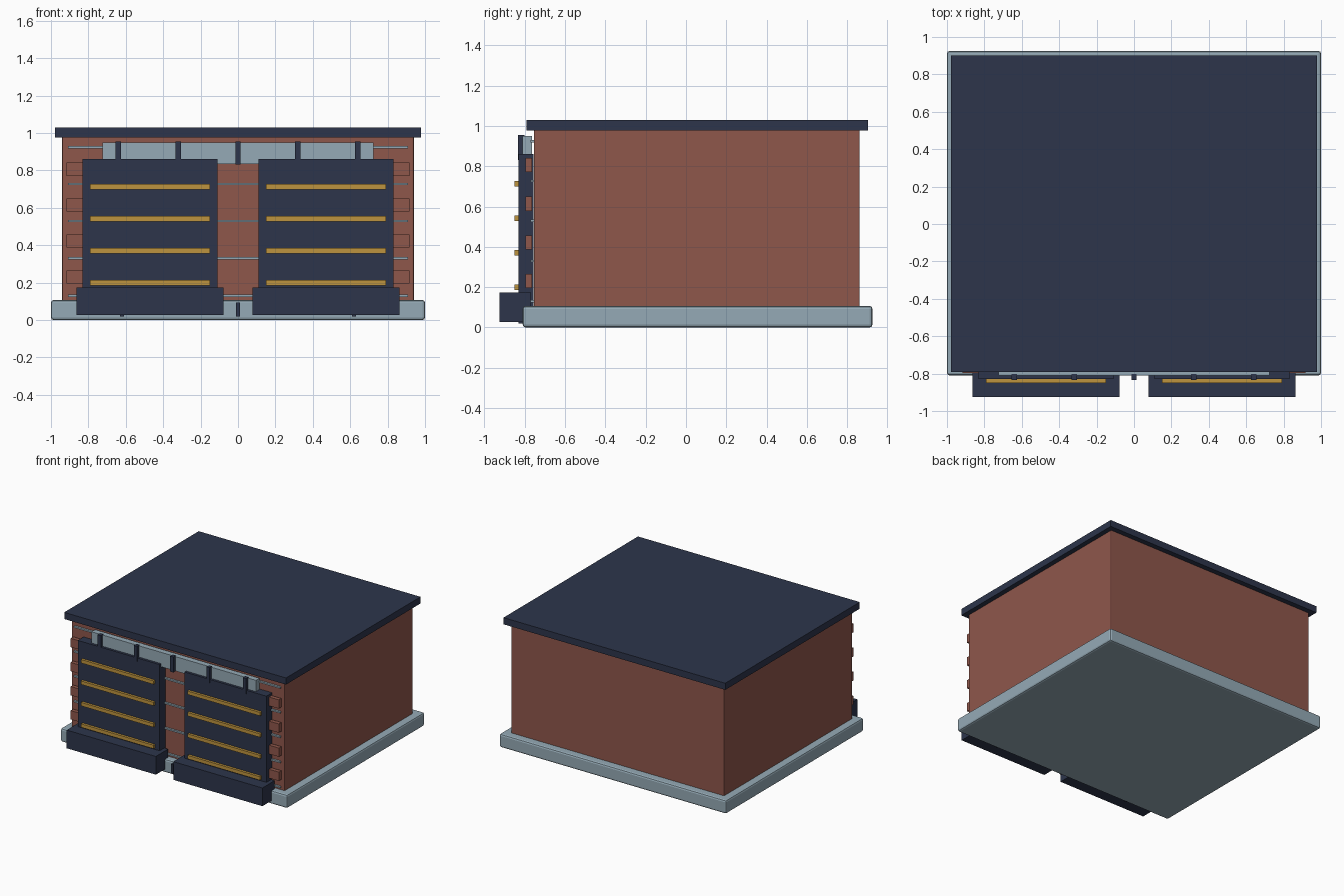
import bpy

if "Cube" in bpy.data.objects:
    bpy.data.objects.remove(bpy.data.objects["Cube"])

def lin(c):
    c /= 255
    return c / 12.92 if c <= 0.04045 else ((c + 0.055) / 1.055) ** 2.4

def material(name, r, g, b):
    m = bpy.data.materials.new(name)
    m.diffuse_color = (lin(r), lin(g), lin(b), 1)
    m.use_nodes = True
    m.node_tree.nodes["Principled BSDF"].inputs["Base Color"].default_value = m.diffuse_color
    return m

navy = material("navy", 45, 53, 75)
brick = material("brick", 143, 87, 75)
stone = material("pale_stone", 149, 170, 182)
gold = material("gold", 190, 148, 62)

def box(name, mat, x0, x1, y0, y1, z0, z1, bevel=0):
    bpy.ops.mesh.primitive_cube_add(size=1, location=((x0 + x1) / 2, (y0 + y1) / 2, (z0 + z1) / 2))
    o = bpy.context.object
    o.name = name
    o.scale = (x1 - x0, y1 - y0, z1 - z0)
    bpy.ops.object.transform_apply(location=False, rotation=False, scale=True)
    o.data.materials.append(mat)
    if bevel:
        m = o.modifiers.new("bevel", 'BEVEL')
        m.width = bevel
        m.segments = 2
    return o

# Main masses
box("base_slab", stone, -1, 1, -0.81, 0.925, 0, 0.107, 0.014)
box("brick_body", brick, -0.94, 0.94, -0.755, 0.862, 0.1, 0.98, 0.006)
box("roof_slab", navy, -0.978, 0.978, -0.792, 0.902, 0.977, 1.03)

# Pale mortar lines across the front
for z in (0.13, 0.33, 0.53, 0.727, 0.924):
    box("mortar_line", stone, -0.91, 0.91, -0.771, -0.75, z - 0.006, z + 0.006)

# Fascia band with dark brackets
box("fascia_band", stone, -0.725, 0.725, -0.81, -0.765, 0.835, 0.95)
for i in range(-2, 3):
    x = i * 0.32
    box("fascia_bracket", navy, x - 0.014, x + 0.014, -0.834, -0.802, 0.832, 0.955)

# Small dark strips on the base front
for x in (-0.62, 0, 0.62):
    box("base_strip", navy, x - 0.01, x + 0.01, -0.832, -0.8, 0.02, 0.095)

# Mirrored front parts: shutters, slats, planters, corner blocks
for s in (-1, 1):
    def side(name, mat, a, b, *rest):
        box(name, mat, min(s * a, s * b), max(s * a, s * b), *rest)
    side("shutter_panel", navy, 0.11, 0.832, -0.83, -0.757, 0.06, 0.86)
    side("planter_box", navy, 0.077, 0.863, -0.925, -0.77, 0.028, 0.173)
    for i in range(4):
        z = 0.2 + 0.171 * i
        side("gold_slat", gold, 0.15, 0.79, -0.85, -0.825, z - 0.014, z + 0.014)
        q = 0.23 + 0.192 * i
        side("corner_block", brick, 0.80, 0.918, -0.797, -0.765, q - 0.035, q + 0.035)
